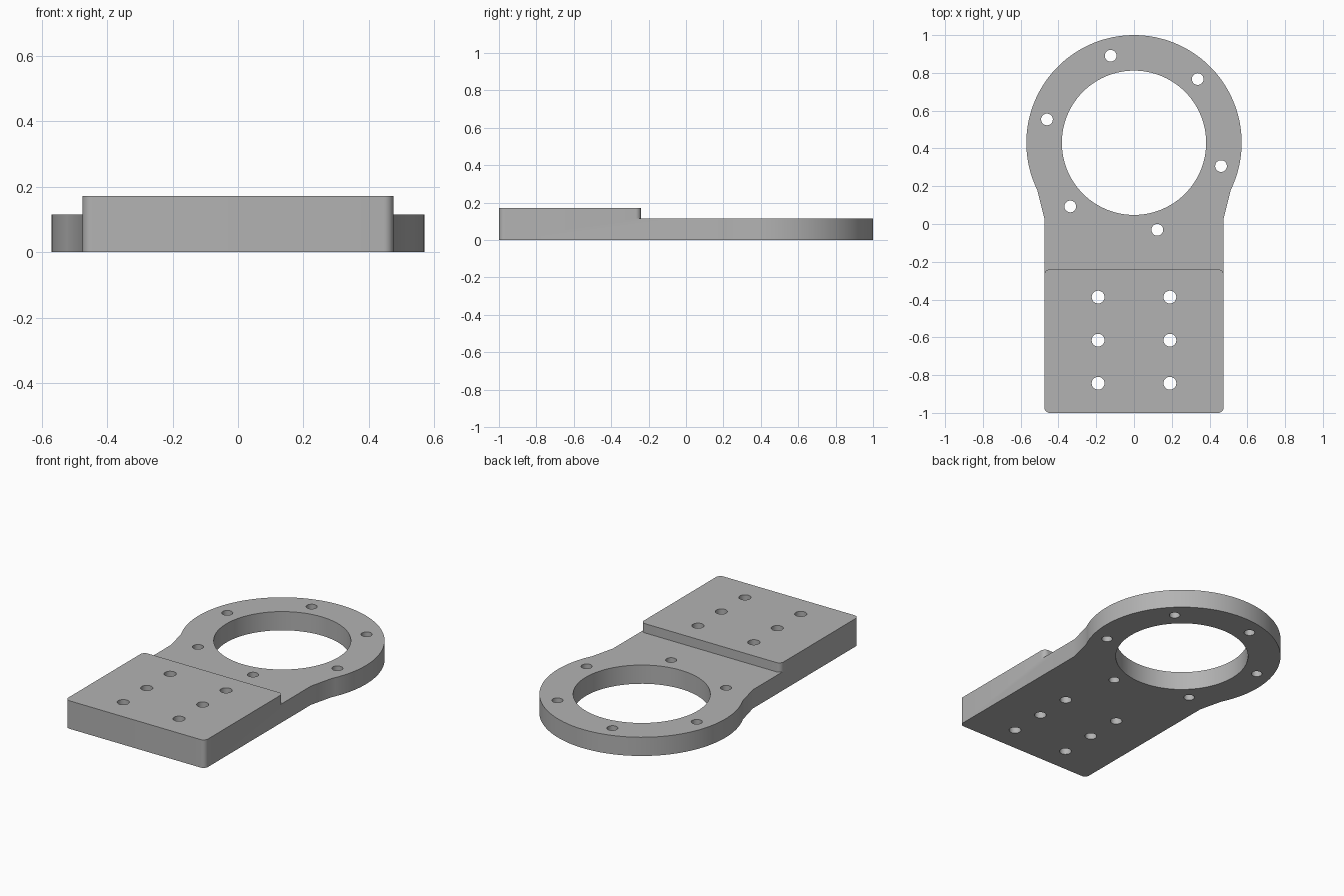
import bpy
import bmesh
from math import cos, sin, pi, radians, atan2

cube = bpy.data.objects.get("Cube")
if cube:
    bpy.data.objects.remove(cube, do_unlink=True)

HALF, STEP, FILLET = 0.475, -0.24, 0.03
RING_Y, RING_R = 0.43, 0.57
LOW, HIGH = 0.115, 0.172

grey = bpy.data.materials.new("plain grey")
grey.use_nodes = True
grey.diffuse_color = (0.45, 0.45, 0.45, 1)
grey.node_tree.nodes["Principled BSDF"].inputs["Base Color"].default_value = grey.diffuse_color


def arc(x, y, r, start, end, steps):
    angles = [start + (end - start) * i / steps for i in range(steps + 1)]
    return [(x + r * cos(a), y + r * sin(a)) for a in angles]


def prism(bm, outline, bottom, top):
    """Extrude a counter-clockwise outline between two heights."""
    lower = [bm.verts.new((x, y, bottom)) for x, y in outline]
    upper = [bm.verts.new((x, y, top)) for x, y in outline]
    bm.faces.new(lower[::-1])
    bm.faces.new(upper)
    n = len(outline)
    for i in range(n):
        j = (i + 1) % n
        bm.faces.new((lower[i], lower[j], upper[j], upper[i]))


def make_object(name, prisms):
    bm = bmesh.new()
    for outline, bottom, top in prisms:
        prism(bm, outline, bottom, top)
    mesh = bpy.data.meshes.new(name)
    bm.to_mesh(mesh)
    bm.free()
    mesh.materials.append(grey)
    obj = bpy.data.objects.new(name, mesh)
    bpy.context.collection.objects.link(obj)
    return obj


# Whole bracket: rounded front corners, tapered neck and round head
neck = atan2(-0.25, 0.51)
inset = HALF - FILLET
outline = arc(-inset, -1 + FILLET, FILLET, pi, 1.5 * pi, 8)
outline += arc(inset, -1 + FILLET, FILLET, 1.5 * pi, 2 * pi, 8)
outline += [(HALF, 0.03)]
outline += arc(0, RING_Y, RING_R, neck, pi - neck, 96)
outline += [(-HALF, 0.03)]
bracket = make_object("mounting_bracket", [(outline, 0, HIGH)])

# Step cutter: lowers the neck and head, leaving a pad with rounded corners
step = [(1, 1.2), (-1, 1.2), (-1, STEP - FILLET)]
step += arc(-inset, STEP - FILLET, FILLET, pi, pi / 2, 8)
step += arc(inset, STEP - FILLET, FILLET, pi / 2, 0, 8)
step += [(1, STEP - FILLET)]
step_cutter = make_object("step_cutter", [(step, LOW, 0.4)])

# Hole cutters: central bore, ring of bolt holes and pad holes
circles = [(0, RING_Y, 0.382, 96)]
for i in range(6):
    a = radians(45 + 60 * i)
    circles.append((0.477 * cos(a), RING_Y + 0.477 * sin(a), 0.031, 32))
for x in (-0.19, 0.19):
    for y in (-0.387, -0.615, -0.843):
        circles.append((x, y, 0.034, 32))
holes = [(arc(x, y, r, 0, 2 * pi, n)[:-1], -0.1, 0.4) for x, y, r, n in circles]
hole_cutter = make_object("hole_cutter", holes)

for cutter in (step_cutter, hole_cutter):
    cutter.hide_render = True
    cutter.display_type = "WIRE"
    mod = bracket.modifiers.new(cutter.name, "BOOLEAN")
    mod.operation = "DIFFERENCE"
    mod.solver = "EXACT"
    mod.object = cutter

# Bake the cuts and drop the cutters
bpy.context.view_layer.update()
graph = bpy.context.evaluated_depsgraph_get()
result = bpy.data.meshes.new_from_object(bracket.evaluated_get(graph))
bracket.modifiers.clear()
bracket.data = result
for cutter in (step_cutter, hole_cutter):
    bpy.data.objects.remove(cutter, do_unlink=True)

bpy.ops.object.select_all(action="DESELECT")
bracket.select_set(True)
bpy.context.view_layer.objects.active = bracket
bpy.ops.object.shade_smooth_by_angle(angle=radians(30))
